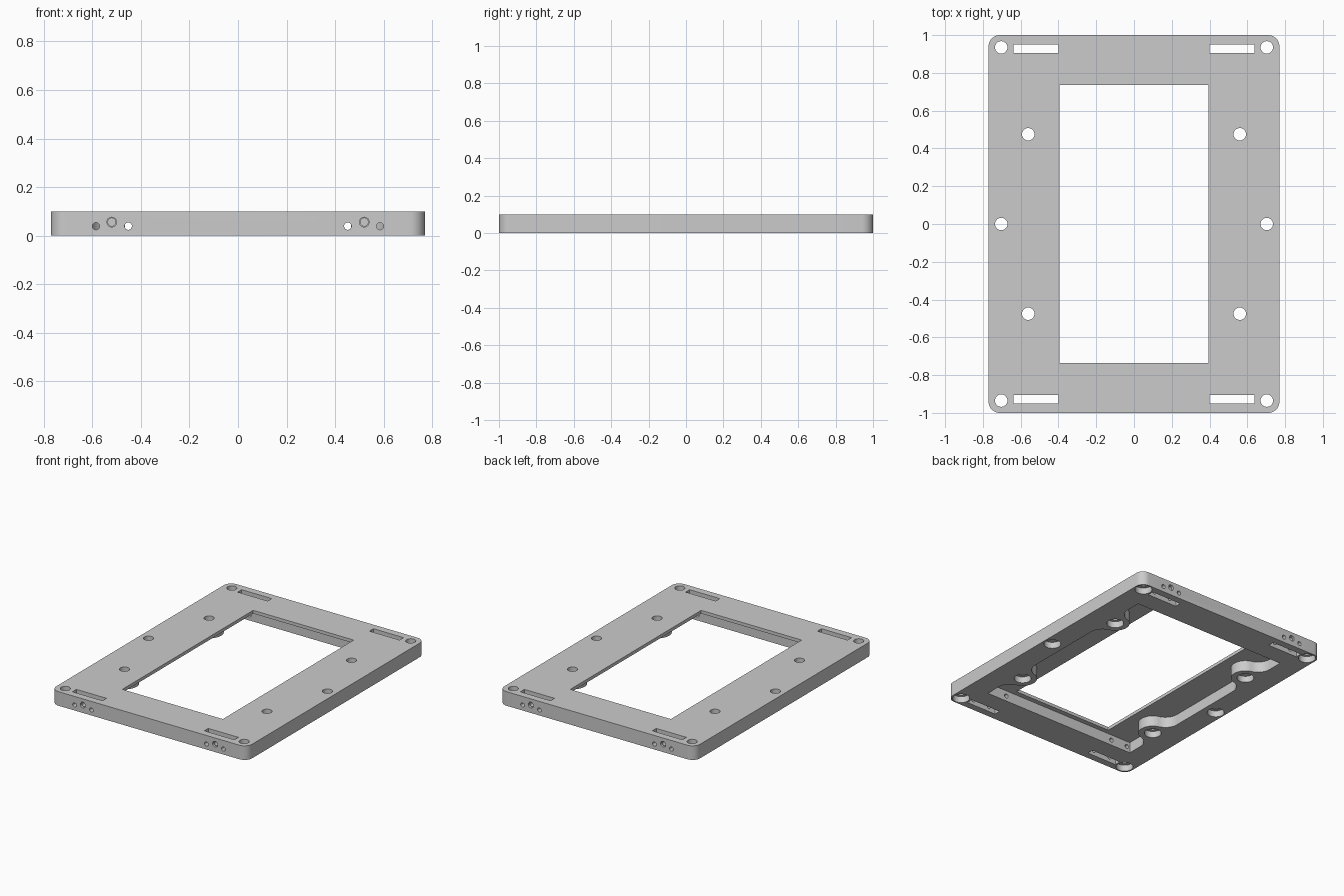
import bpy, bmesh
from math import sin, cos, atan2, sqrt, pi, radians
from mathutils import Matrix

cube = bpy.data.objects.get("Cube")
if cube:
    bpy.data.objects.remove(cube, do_unlink=True)

HALF_X, HALF_Y, HEIGHT = 0.77, 1.0, 0.1
SKIN = 0.023                      # thickness left above the pocket
BOSS_X, BOSS_Y, BOSS_R = 0.56, 0.475, 0.095
WALL_X, WALL_Y, FILLET = 0.61, 0.77, 0.1

grey = bpy.data.materials.new("plain grey")
grey.use_nodes = True
color = (0.6, 0.6, 0.6, 1)
grey.diffuse_color = color
grey.node_tree.nodes["Principled BSDF"].inputs["Base Color"].default_value = color


def arc(cx, cy, r, start, end, steps=14):
    angles = [start + (end - start) * i / steps for i in range(steps + 1)]
    return [(cx + r * cos(a), cy + r * sin(a)) for a in angles]


def four_way(quarter):
    """Mirror a +x +y quarter outline into a closed loop."""
    half = quarter + [(-x, y) for x, y in reversed(quarter)]
    return half + [(-x, -y) for x, y in half]


def prism(bm, outline, z0, z1):
    low = [bm.verts.new((x, y, z0)) for x, y in outline]
    high = [bm.verts.new((x, y, z1)) for x, y in outline]
    bm.faces.new(low[::-1])
    bm.faces.new(high)
    for i in range(len(low)):
        bm.faces.new((low[i - 1], low[i], high[i], high[i - 1]))


def box_outline(x0, x1, y0, y1):
    return [(x0, y0), (x1, y0), (x1, y1), (x0, y1)]


def make_object(name, bm):
    bmesh.ops.recalc_face_normals(bm, faces=bm.faces)
    mesh = bpy.data.meshes.new(name)
    bm.to_mesh(mesh)
    bm.free()
    obj = bpy.data.objects.new(name, mesh)
    bpy.context.collection.objects.link(obj)
    return obj


# Rounded rectangular plate
bm = bmesh.new()
corner = 0.06
prism(bm, four_way(arc(HALF_X - corner, HALF_Y - corner, corner, 0, pi / 2, 10)), 0, HEIGHT)
plate = make_object("frame_plate", bm)
plate.data.materials.append(grey)


def cut(name, bm):
    cutter = make_object(name, bm)
    cutter.hide_render = True
    mod = plate.modifiers.new(name, 'BOOLEAN')
    mod.operation = 'DIFFERENCE'
    mod.solver = 'EXACT'
    mod.object = cutter
    bpy.context.view_layer.objects.active = plate
    bpy.ops.object.modifier_apply(modifier=name)
    bpy.data.objects.remove(cutter, do_unlink=True)


# Underside pocket with rounded bosses swelling in from its long walls
fx = WALL_X - FILLET
dy = sqrt((BOSS_R + FILLET) ** 2 - (BOSS_X - fx) ** 2)
turn = atan2(dy, BOSS_X - fx)
quarter = arc(fx, BOSS_Y - dy, FILLET, 0, turn)
quarter += arc(BOSS_X, BOSS_Y, BOSS_R, pi + turn, pi - turn, 24)[1:]
quarter += arc(fx, BOSS_Y + dy, FILLET, -turn, 0)[1:]
quarter.append((WALL_X, WALL_Y))
bm = bmesh.new()
prism(bm, four_way(quarter), -0.05, HEIGHT - SKIN)
cut("pocket", bm)

# Central window
bm = bmesh.new()
prism(bm, box_outline(-0.395, 0.395, -0.735, 0.735), -0.1, 0.2)
cut("window", bm)

# Strap slots near the corners
bm = bmesh.new()
for sx in (-1, 1):
    for sy in (-1, 1):
        outline = [(sx * x, sy * y) for x, y in box_outline(0.4, 0.637, 0.905, 0.95)]
        prism(bm, outline, -0.1, 0.2)
cut("slots", bm)

# Screw holes, each widened from below
spots = [(sx * x, sy * y) for sx in (-1, 1)
         for x, y in ((0.703, 0.935), (BOSS_X, BOSS_Y)) for sy in (-1, 1)]
spots += [(-0.703, 0), (0.703, 0)]
for name, radius, top in (("screw_holes", 0.033, 0.2), ("screw_recesses", 0.056, 0.045)):
    bm = bmesh.new()
    for x, y in spots:
        prism(bm, arc(x, y, radius, 0, 2 * pi, 32)[:-1], -0.1, top)
    cut(name, bm)


# Horizontal bores in the two short ends
def end_bores(name, positions, z, radius, inner):
    bm = bmesh.new()
    for sy in (-1, 1):
        for x in positions:
            place = Matrix.Translation((x, sy * (inner + 1.05) / 2, z)) @ Matrix.Rotation(radians(90), 4, 'X')
            bmesh.ops.create_cone(bm, cap_ends=True, segments=24, radius1=radius,
                                  radius2=radius, depth=1.05 - inner, matrix=place)
    cut(name, bm)


end_bores("pin_bores", (-0.585, -0.452, 0.452, 0.585), 0.039, 0.015, 0.745)
end_bores("bolt_bores", (-0.52, 0.52), 0.056, 0.016, 0.925)
end_bores("bolt_mouths", (-0.52, 0.52), 0.056, 0.02, 0.985)

# Smooth the curved walls, keep edges crisp
bpy.ops.object.select_all(action='DESELECT')
plate.select_set(True)
bpy.context.view_layer.objects.active = plate
bpy.ops.object.shade_smooth_by_angle(angle=radians(30))
